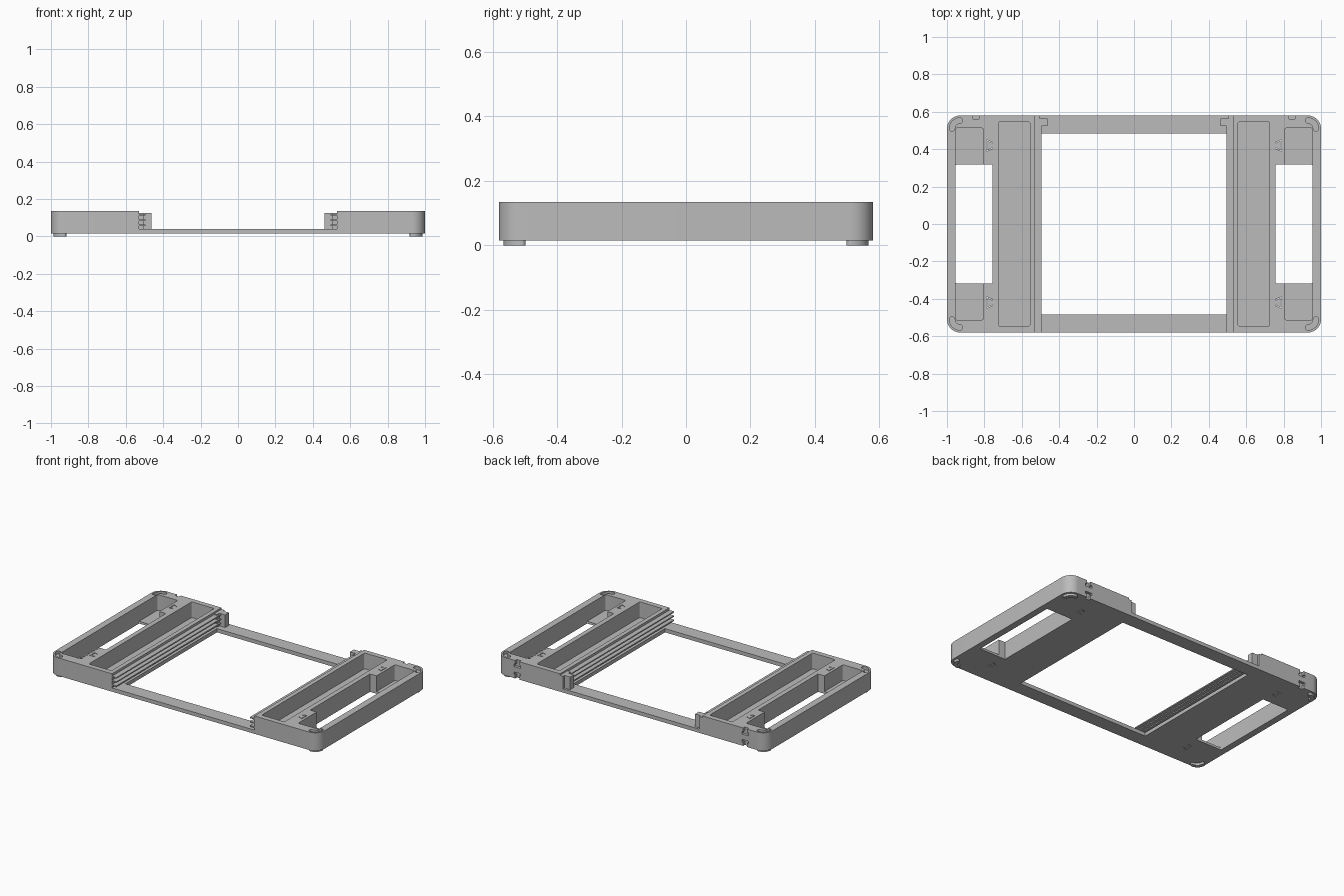
import bpy, bmesh
from math import sin, cos, pi, radians

cube = bpy.data.objects.get("Cube")
if cube:
    bpy.data.objects.remove(cube, do_unlink=True)

BASE, TOP, FLOOR, BAR = 0.015, 0.135, 0.03, 0.04
HALF_Y, SEAM, INNER, EDGE = 0.58, 0.757, 0.528, 0.495

grey = bpy.data.materials.new("plain grey")
grey.use_nodes = True
grey.diffuse_color = (0.5, 0.5, 0.5, 1)
grey.node_tree.nodes["Principled BSDF"].inputs["Base Color"].default_value = (0.5, 0.5, 0.5, 1)


def prism(name, outline, z0, z1):
    """Extrude a flat outline from z0 up to z1."""
    bm = bmesh.new()
    face = bm.faces.new([bm.verts.new((x, y, z0)) for x, y in outline])
    ext = bmesh.ops.extrude_face_region(bm, geom=[face])["geom"]
    for v in ext:
        if isinstance(v, bmesh.types.BMVert):
            v.co.z = z1
    bmesh.ops.recalc_face_normals(bm, faces=bm.faces)
    mesh = bpy.data.meshes.new(name)
    bm.to_mesh(mesh)
    bm.free()
    mesh.materials.append(grey)
    obj = bpy.data.objects.new(name, mesh)
    bpy.context.collection.objects.link(obj)
    return obj


def rect(x0, x1, y0, y1):
    return [(x0, y0), (x1, y0), (x1, y1), (x0, y1)]


def flip(points, sx=1, sy=1):
    return [(x * sx, y * sy) for x, y in points]


def arc(cx, cy, r, a0, a1, n=10):
    angles = [radians(a0 + (a1 - a0) * i / n) for i in range(n + 1)]
    return [(cx + r * cos(a), cy + r * sin(a)) for a in angles]


def rounded(x0, x1, y0, y1, r):
    return (arc(x1 - r, y1 - r, r, 0, 90, 4) + arc(x0 + r, y1 - r, r, 90, 180, 4)
            + arc(x0 + r, y0 + r, r, 180, 270, 4) + arc(x1 - r, y0 + r, r, 270, 360, 4))


def kidney(w):
    """Curved slot outline following the rounded corner."""
    cx, cy, r = 0.93, 0.51, 0.043
    return (arc(cx, cy, r + w, 0, 90) + arc(cx, cy + r, w, 90, 270, 6)[1:-1]
            + arc(cx, cy, r - w, 90, 0) + arc(cx + r, cy, w, 180, 360, 6)[1:-1])


def dovetail(y, gap):
    back, wide, narrow = 0.788 - gap, 0.03 - gap, 0.017 - gap
    return [(SEAM - 0.002, y - narrow), (back, y - wide), (back, y + wide), (SEAM - 0.002, y + narrow)]


def cut(obj, cutters):
    """Subtract the cutters, then discard them."""
    for c in cutters:
        c.hide_render = True
        mod = obj.modifiers.new("cut", "BOOLEAN")
        mod.operation, mod.solver, mod.object = "DIFFERENCE", "EXACT", c
    bpy.context.view_layer.update()
    graph = bpy.context.evaluated_depsgraph_get()
    mesh = bpy.data.meshes.new_from_object(obj.evaluated_get(graph))
    obj.modifiers.clear()
    obj.data = mesh
    for c in cutters:
        bpy.data.objects.remove(c, do_unlink=True)


def smooth(obj):
    bpy.ops.object.select_all(action="DESELECT")
    obj.select_set(True)
    bpy.context.view_layer.objects.active = obj
    bpy.ops.object.shade_smooth_by_angle(angle=radians(30))


for s, side in ((1, "left"), (-1, "right")):
    def part(name, outline, z0, z1):
        return prism(f"{side}_{name}", flip(outline, s), z0, z1)

    # End handle with rounded outer corners
    r = 0.07
    outline = ([(SEAM, -HALF_Y)] + arc(1 - r, r - HALF_Y, r, -90, 0)
               + arc(1 - r, HALF_Y - r, r, 0, 90) + [(SEAM, HALF_Y)])
    handle = part("end_handle", outline, BASE, TOP)
    cutters = [part("pocket", rounded(0.805, 0.955, -0.513, 0.513, 0.012), FLOOR, 0.2),
               part("grip_opening", rounded(0.7, 0.955, -0.317, 0.317, 0.008), -0.1, 0.3)]
    for sy in (1, -1):
        cutters.append(part("corner_slot", flip(kidney(0.0145), 1, sy), TOP - 0.02, 0.2))
        cutters.append(part("joint_gap", dovetail(0.42 * sy, 0), -0.1, 0.3))
    # Clip notches on the back face
    for z0, z1, w in ((0.108, 0.2, 0.015), (0.092, 0.11, 0.025),
                      (0.04, 0.056, 0.025), (-0.1, 0.042, 0.015)):
        cutters.append(part("notch", rect(0.845 - w, 0.845 + w, 0.562, 0.65), z0, z1))
    cut(handle, cutters)
    smooth(handle)

    # Stacking feet and dovetail keys
    for sy, end in ((1, "back"), (-1, "front")):
        smooth(part(f"{end}_foot", flip(kidney(0.0125), 1, sy), 0, BASE))
        part(f"{end}_dovetail_key", dovetail(0.42 * sy, 0.005), BASE, TOP)

    # Long open tray
    tray = part("tray", rect(INNER, SEAM, -HALF_Y, HALF_Y), BASE, TOP)
    cut(tray, [part("tray_hollow", rounded(0.557, 0.725, -0.545, 0.545, 0.008), FLOOR, 0.2)])

    # Guide rails on the inner wall
    part("bottom_ledge", rect(EDGE, INNER, -HALF_Y, HALF_Y), BASE, BAR)
    for i, z in enumerate((0.055, 0.083, 0.111)):
        part(f"guide_rail_{i + 1}", rect(EDGE, INNER, -HALF_Y, 0.54), z, z + 0.008)

    # Stop block behind the rails
    part("rail_end", rect(0.505, INNER, 0.5, HALF_Y), BAR, 0.125)
    part("stop_block", rect(0.463, INNER + 0.005, 0.525, 0.565), BAR, 0.125)

# Cross bars joining the two sides
for sy, end in ((1, "back"), (-1, "front")):
    prism(f"{end}_cross_bar", flip(rect(-EDGE, EDGE, 0.484, HALF_Y), 1, sy), BASE, BAR)
